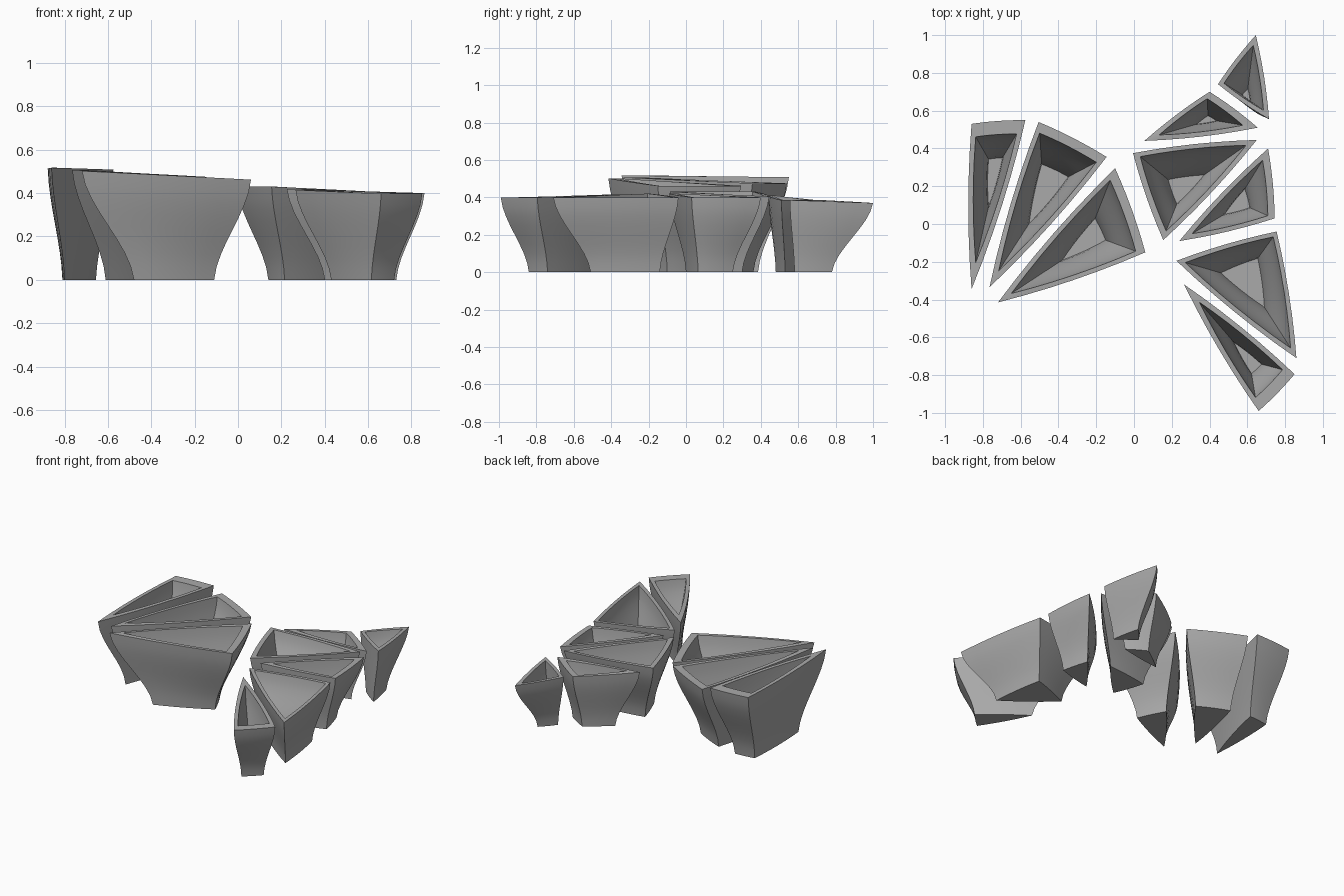
import bpy
import bmesh
from mathutils import Vector

default = bpy.data.objects.get("Cube")
if default:
    bpy.data.objects.remove(default)

STEPS = 8      # vertical divisions of each wall
SEGMENTS = 6   # divisions along each side of a triangle
SIDE = 0.022   # rim width on the two long sides
WALL = 0.03    # wall thickness at the foot
FLOOR = 0.06   # height of the cavity floor
BOW = 0.02     # outward bulge relative to side length

grey = bpy.data.materials.new("concrete grey")
grey.use_nodes = True
colour = (0.4, 0.4, 0.4, 1)
grey.diffuse_color = colour
grey.node_tree.nodes["Principled BSDF"].inputs["Base Color"].default_value = colour


def outward(tri, i):
    """Unit normal of side i, pointing away from the triangle."""
    side = tri[(i + 1) % 3] - tri[i]
    normal = Vector((side.y, -side.x)).normalized()
    middle = (tri[0] + tri[1] + tri[2]) / 3
    return normal if normal.dot(tri[i] - middle) > 0 else -normal


def inset(tri, widths):
    """Move every side inwards by its own width and intersect neighbours."""
    corners = []
    for i in range(3):
        before = (i - 1) % 3
        n1, n2 = outward(tri, before), outward(tri, i)
        d1 = n1.dot(tri[i]) - widths[before]
        d2 = n2.dot(tri[i]) - widths[i]
        det = n1.x * n2.y - n1.y * n2.x
        corners.append(Vector(((d1 * n2.y - d2 * n1.y) / det,
                               (n1.x * d2 - n2.x * d1) / det)))
    return corners


def ring(bm, tri, heights):
    """Loop of vertices round a triangle with gently bowed sides."""
    verts = []
    for i in range(3):
        j = (i + 1) % 3
        bulge = outward(tri, i) * (tri[j] - tri[i]).length * BOW
        for k in range(SEGMENTS):
            s = k / SEGMENTS
            p = tri[i].lerp(tri[j], s) + bulge * 4 * s * (1 - s)
            z = heights[i] + (heights[j] - heights[i]) * s
            verts.append(bm.verts.new((p.x, p.y, z)))
    return verts


def wall(bm, low, high, z_low, z_high):
    """Rings that flare from the low triangle to the high one in an S curve."""
    rings = []
    for step in range(STEPS + 1):
        t = step / STEPS
        flare = 0.25 * t + 0.75 * t * t * (3 - 2 * t)
        tri = [a.lerp(b, flare) for a, b in zip(low, high)]
        rings.append(ring(bm, tri, [z_low + (z - z_low) * t for z in z_high]))
    return rings


def planter(name, rim, foot, z_tip, z_end, end_width):
    """Hollow three-sided pot; the sharp tip is the first corner."""
    rim = [Vector(p) for p in rim]
    foot = [Vector(p) for p in foot]
    heights = (z_tip, z_end, z_end)
    bm = bmesh.new()
    outside = wall(bm, foot, rim, 0, heights)
    inside = wall(bm, inset(foot, (WALL,) * 3),
                  inset(rim, (SIDE, end_width, SIDE)), FLOOR, heights)
    rings = outside + inside[::-1]
    for lower, upper in zip(rings, rings[1:]):
        for k in range(len(lower)):
            n = (k + 1) % len(lower)
            bm.faces.new((lower[k], lower[n], upper[n], upper[k]))
    bm.faces.new(rings[0])
    bm.faces.new(rings[-1])
    bmesh.ops.recalc_face_normals(bm, faces=bm.faces)
    mesh = bpy.data.meshes.new(name)
    bm.to_mesh(mesh)
    bm.free()
    mesh.materials.append(grey)
    obj = bpy.data.objects.new(name, mesh)
    bpy.context.collection.objects.link(obj)
    return obj


# Tall group on the right
pots = [
    planter("tall_planter_outer",
            [(-.86, -.345), (-.86, .53), (-.575, .55)],
            [(-.8, -.12), (-.8, .37), (-.655, .385)], .517, .508, .07),
    planter("tall_planter_middle",
            [(-.765, -.335), (-.505, .54), (-.145, .355)],
            [(-.61, -.11), (-.51, .36), (-.3, .26)], .507, .475, .05),
    planter("tall_planter_inner",
            [(-.72, -.415), (-.1, .295), (.06, -.15)],
            [(-.48, -.27), (-.2, .085), (-.11, -.1)], .502, .462, .046),
    # Low group on the left
    planter("low_planter_centre",
            [(.65, .445), (-.005, .375), (.155, -.085)],
            [(.45, .3), (.14, .26), (.215, .05)], .405, .43, .03),
    planter("low_planter_side",
            [(.24, -.09), (.71, .4), (.745, .03)],
            [(.4, 0), (.6, .25), (.65, .065)], .42, .4, .035),
    planter("low_planter_front",
            [(.225, -.195), (.755, -.04), (.86, -.71)],
            [(.4, -.25), (.68, -.14), (.73, -.51)], .42, .4, .022),
    planter("low_planter_front_end",
            [(.265, -.32), (.85, -.795), (.66, -.99)],
            [(.43, -.51), (.72, -.74), (.615, -.84)], .415, .398, .062),
    planter("low_planter_back",
            [(.055, .44), (.4, .7), (.655, .51)],
            [(.22, .48), (.39, .61), (.52, .53)], .41, .385, .037),
    planter("low_planter_back_end",
            [(.645, 1), (.715, .555), (.445, .74)],
            [(.62, .78), (.66, .58), (.53, .68)], .37, .385, .022),
]

# Smooth walls with crisp corners
bpy.ops.object.select_all(action="DESELECT")
for pot in pots:
    pot.select_set(True)
bpy.context.view_layer.objects.active = pots[0]
bpy.ops.object.shade_smooth_by_angle()
